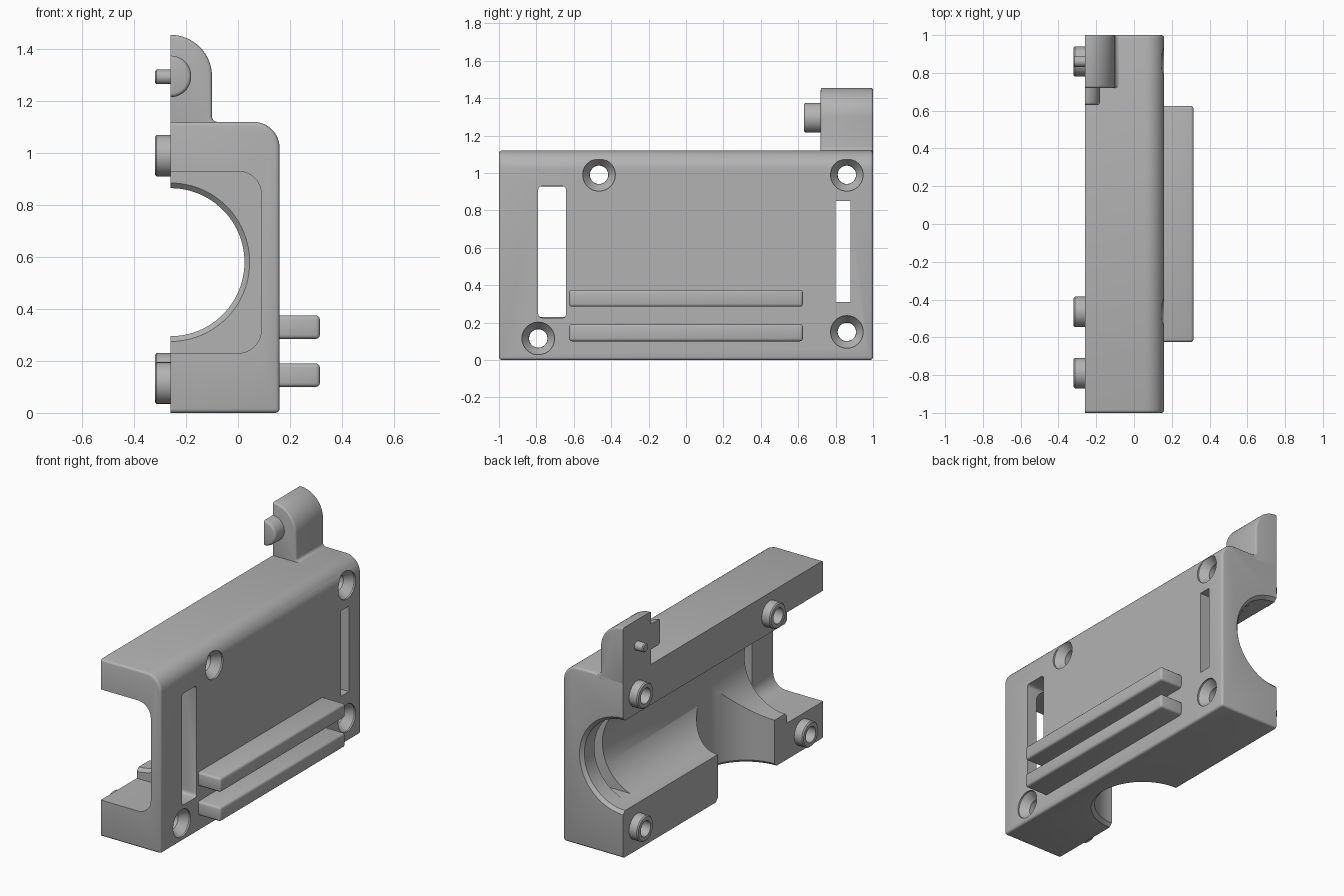
import bpy, bmesh
from math import cos, sin, pi, radians
from mathutils import Vector

if "Cube" in bpy.data.objects:
    bpy.data.objects.remove(bpy.data.objects["Cube"])

grey = bpy.data.materials.new("plain grey")
grey.use_nodes = True
tone = (0.45, 0.45, 0.45, 1)
grey.diffuse_color = tone
grey.node_tree.nodes["Principled BSDF"].inputs["Base Color"].default_value = tone

SPLIT = -0.26          # flat mating face
WALL = 0.16            # outer side wall
AXIS_Z = 0.58          # height of the main bore
BORE = 0.285
SCREWS = [(-0.79, 0.115), (-0.465, 0.99), (0.86, 0.99), (0.86, 0.15)]


def finish(name, bm):
    bmesh.ops.recalc_face_normals(bm, faces=bm.faces)
    mesh = bpy.data.meshes.new(name)
    bm.to_mesh(mesh)
    bm.free()
    mesh.materials.append(grey)
    ob = bpy.data.objects.new(name, mesh)
    bpy.context.collection.objects.link(ob)
    return ob


def arc(cx, cz, r, start, end, steps=12):
    angles = [radians(start + (end - start) * i / steps) for i in range(steps + 1)]
    return [(cx + r * cos(a), cz + r * sin(a)) for a in angles]


def prism(name, profile, y0, y1, bevel=0, ends=(True, True)):
    """Extrude an x-z profile along y, rounding the end rims except on the mating face."""
    bm = bmesh.new()
    base = bm.faces.new([bm.verts.new((x, y0, z)) for x, z in profile])
    new = bmesh.ops.extrude_face_region(bm, geom=[base], use_keep_orig=True)["geom"]
    bmesh.ops.translate(bm, vec=(0, y1 - y0, 0),
                        verts=[g for g in new if isinstance(g, bmesh.types.BMVert)])
    if bevel:
        rims = [y for y, on in zip((y0, y1), ends) if on]

        def wanted(e):
            a, b = (v.co for v in e.verts)
            on_split = max(a.x, b.x) < SPLIT + 1e-4
            on_rim = any(abs(a.y - y) + abs(b.y - y) < 1e-4 for y in rims)
            low_corner = max(a.z, b.z) < 1e-4 and min(a.x, b.x) > WALL - 1e-4
            return (on_rim and not on_split) or low_corner
        bmesh.ops.bevel(bm, geom=[e for e in bm.edges if wanted(e)], offset=bevel,
                        segments=3, profile=0.5, affect='EDGES')
    return finish(name, bm)


def turned(name, axis, centre, profile, sides=64, tube=False):
    """Revolve (position, radius) pairs about the x, y or z axis."""
    bm = bmesh.new()
    rings = []
    for t, r in profile:
        ring = []
        for i in range(sides):
            a = 2 * pi * i / sides
            p = [r * cos(a), r * sin(a)]
            p.insert("xyz".index(axis), t)
            ring.append(bm.verts.new(Vector(p) + Vector(centre)))
        rings.append(ring)
    pairs = list(zip(rings, rings[1:]))
    if tube:
        pairs.append((rings[-1], rings[0]))
    else:
        bm.faces.new(rings[0])
        bm.faces.new(rings[-1])
    for a, b in pairs:
        for i in range(sides):
            j = (i + 1) % sides
            bm.faces.new((a[i], a[j], b[j], b[i]))
    return finish(name, bm)


def box(name, lo, hi, bevel=0):
    bm = bmesh.new()
    bmesh.ops.create_cube(bm, size=1)
    for v in bm.verts:
        v.co = [(l + h) / 2 + c * (h - l) for c, l, h in zip(v.co, lo, hi)]
    if bevel:
        bmesh.ops.bevel(bm, geom=bm.edges[:], offset=bevel, segments=3,
                        profile=0.5, affect='EDGES')
    return finish(name, bm)


def cut(target, cutter):
    cutter.hide_render = True
    mod = target.modifiers.new("cut", 'BOOLEAN')
    mod.operation = 'DIFFERENCE'
    mod.solver = 'EXACT'
    mod.object = cutter
    bpy.context.view_layer.objects.active = target
    bpy.ops.object.modifier_apply(modifier=mod.name)
    bpy.data.objects.remove(cutter)


# Housing shell with a rounded upper shoulder
shell = [(SPLIT, 0), (WALL, 0)] + arc(WALL - 0.1, 1.02, 0.1, 0, 90) + [(SPLIT, 1.12)]
housing = prism("housing", shell, -1, 1, 0.015)

# Open channel at the front
channel = ([(-0.5, 0.23)] + arc(0, 0.32, 0.09, -90, 0)
           + arc(0, 0.84, 0.09, 0, 90) + [(-0.5, 0.93)])
cut(housing, prism("channel_cutter", channel, -1.2, -0.64))

# Lengthwise bore with chamfered ends, and the downward outlet
rim = BORE + 0.02
cut(housing, turned("bore_cutter", "y", (SPLIT, 0, AXIS_Z),
                    [(-0.7, rim), (-0.64, rim), (-0.62, BORE), (0.98, BORE),
                     (1, rim), (1.1, rim)], 96))
cut(housing, turned("outlet_cutter", "z", (SPLIT, -0.23, 0),
                    [(-0.1, rim), (0, rim), (0.02, BORE - 0.001),
                     (AXIS_Z, BORE - 0.001)], 90))

# Side windows
cut(housing, box("front_window_cutter", (0, -0.79, 0.225), (0.3, -0.641, 0.93), 0.02))
cut(housing, box("rear_window_cutter", (-0.2, 0.8, 0.31), (0.3, 0.88, 0.85)))

# Countersunk screw holes and their bosses on the mating face
for i, (y, z) in enumerate(SCREWS, 1):
    cut(housing, turned("screw_cutter", "x", (0, y, z),
                        [(-0.4, 0.05), (0.1, 0.05), (WALL - 0.01, 0.087), (0.3, 0.087)], 40))
    turned(f"screw_boss_{i}", "x", (0, y, z),
           [(-0.32, 0.049), (-0.32, 0.073), (-0.313, 0.08), (-0.22, 0.08), (-0.22, 0.049)],
           40, tube=True)

# Twin rails on the side wall
for name, z in (("lower_rail", 0.1), ("upper_rail", 0.285)):
    box(name, (WALL - 0.04, -0.625, z), (0.315, 0.625, z + 0.09), 0.015)

# Hinge lug with a small fillet at its foot
lug = ([(SPLIT, 1.08), (-0.08, 1.08)] + arc(-0.08, 1.14, 0.02, 270, 180, 4)
       + arc(SPLIT, 1.295, 0.16, 0, 90, 16))
prism("hinge_lug", lug, 0.72, 1, 0.012)

# Half-round stub and locating peg on the lug
prism("hinge_stub", arc(SPLIT, 1.295, 0.08, -90, 90, 24), 0.63, 0.76, 0.015, (True, False))
turned("locating_peg", "x", (0, 0.86, 1.293),
       [(-0.32, 0.022), (-0.314, 0.028), (-0.2, 0.028)], 24)

# Smooth curves, crisp edges
bpy.ops.object.select_all(action='DESELECT')
for ob in bpy.context.collection.objects:
    if ob.type == 'MESH' and grey.name in ob.data.materials:
        ob.select_set(True)
        bpy.context.view_layer.objects.active = ob
bpy.ops.object.shade_smooth_by_angle(angle=radians(32))
